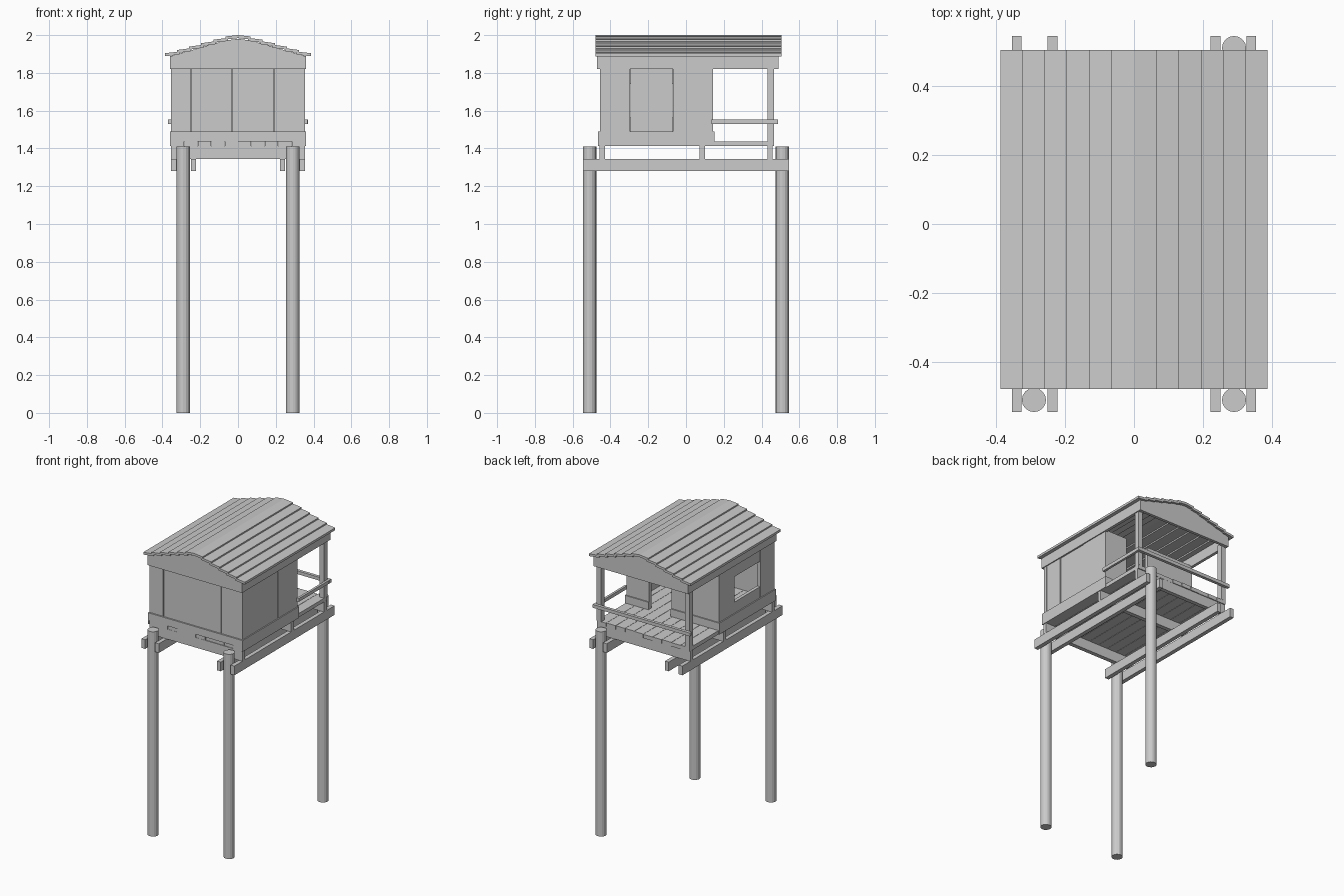
import bpy, random
random.seed(4)


def prism(name, pts, y0, y1):
    """Extrude an x-z outline along y."""
    n = len(pts)
    verts = [(x, y0, z) for x, z in pts] + [(x, y1, z) for x, z in pts]
    faces = [tuple(range(n)), tuple(range(2 * n - 1, n - 1, -1))]
    faces += [(i, i + n, (i + 1) % n + n, (i + 1) % n) for i in range(n)]
    me = bpy.data.meshes.new(name)
    me.from_pydata(verts, [], faces)
    import bmesh
    bm = bmesh.new()
    bm.from_mesh(me)
    bmesh.ops.recalc_face_normals(bm, faces=bm.faces)
    bm.to_mesh(me)
    bm.free()
    ob = bpy.data.objects.new(name, me)
    bpy.context.collection.objects.link(ob)
    return ob


def box(name, x0, x1, y0, y1, z0, z1):
    return prism(name, [(x0, z0), (x1, z0), (x1, z1), (x0, z1)], y0, y1)


# Stilts: three round posts, the back left corner is open
for x, y in ((-0.29, -0.51), (0.29, -0.51), (0.29, 0.51)):
    bpy.ops.mesh.primitive_cylinder_add(vertices=16, radius=0.035, depth=1.41,
                                        location=(x, y, 0.705))
    bpy.context.object.name = "stilt"

# Paired beams gripping the stilts, with cross joists on top
for x in (-0.34, -0.236, 0.236, 0.34):
    box("long_beam", x - 0.014, x + 0.014, -0.545, 0.545, 1.28, 1.343)
for y in (-0.444, 0.086, 0.445):
    box("cross_joist", -0.355, 0.355, y - 0.014, y + 0.014, 1.343, 1.412)

# Floor planks
for i in range(10):
    x = -0.355 + i * 0.071
    e = random.uniform(0, 0.008)
    box("floor_plank", x + 0.001, x + 0.07, -0.46 + e, 0.467 - e, 1.412, 1.438)

# Front wall panels
WZ0, WZ1 = 1.438, 1.83
xs = (-0.355, -0.25, -0.03, 0.19, 0.355)
for i, (a, b) in enumerate(zip(xs, xs[1:])):
    o = 0.004 * (i % 2)
    box("front_wall_panel", a + 0.001, b - 0.001, -0.455 + o, -0.43 + o, WZ0, WZ1)

# Right wall panels
ys = (-0.455, -0.295, -0.07, 0.145)
for i, (a, b) in enumerate(zip(ys, ys[1:])):
    o = 0.004 * (i % 2)
    box("right_wall_panel", 0.328 - o, 0.353 - o, a + 0.001, b - 0.001, WZ0, WZ1)

# Left wall around a window
box("left_wall_panel", -0.353, -0.328, -0.454, -0.305, WZ0, WZ1)
box("left_wall_panel", -0.353, -0.328, -0.025, 0.144, WZ0, WZ1)
box("window_lower_panel", -0.351, -0.328, -0.305, -0.025, WZ0, 1.565)
box("window_upper_panel", -0.351, -0.328, -0.305, -0.025, 1.74, WZ1)

# Back wall with a doorway
for a, b in ((-0.353, -0.25), (-0.249, 0.01), (0.18, 0.353)):
    box("back_wall_panel", a, b, 0.12, 0.144, WZ0, WZ1)

# Skirting boards
box("front_skirting", -0.358, 0.358, -0.465, -0.455, 1.438, 1.49)
for s in (-1, 1):
    xa, xb = sorted((s * 0.352, s * 0.36))
    box("side_skirting", xa, xb, -0.465, 0.15, 1.412, 1.49)
for a, b in ((-0.358, 0.01), (0.18, 0.358)):
    box("back_skirting", a, b, 0.143, 0.152, 1.438, 1.49)

# Porch posts and rails
for x in (-0.337, 0.337):
    box("porch_post", x - 0.017, x + 0.017, 0.431, 0.466, 1.438, 1.84)
box("back_rail", -0.37, 0.37, 0.466, 0.487, 1.53, 1.553)
box("side_rail", 0.353, 0.369, 0.135, 0.487, 1.53, 1.553)

# Eave boards and gables
for s in (-1, 1):
    xa, xb = sorted((s * 0.34, s * 0.36))
    box("eave_board", xa, xb, -0.468, 0.49, 1.82, 1.89)
gable = [(-0.36, 1.82), (0.36, 1.82), (0.36, 1.887), (0.195, 1.935),
         (0.065, 1.972), (0, 1.98), (-0.065, 1.972), (-0.195, 1.935), (-0.36, 1.887)]
prism("front_gable", gable, -0.47, -0.45)
prism("back_gable", gable, 0.47, 0.49)

# Overlapping roof planks, six on each slope
rx = (0, 0.065, 0.13, 0.195, 0.26, 0.323, 0.387)
rz = (2.0, 1.993, 1.976, 1.957, 1.939, 1.921, 1.904)
t = 0.016
for s in (-1, 1):
    for i in range(6):
        lap = 0.012 if i else 0
        zi = rz[i] - (0.008 if i else 0)
        xi = rx[i] - lap
        xo, zo = rx[i + 1], rz[i + 1]
        prism("roof_plank", [(s * xi, zi), (s * xo, zo), (s * xo, zo - t), (s * xi, zi - t)],
              -0.478, 0.505)
